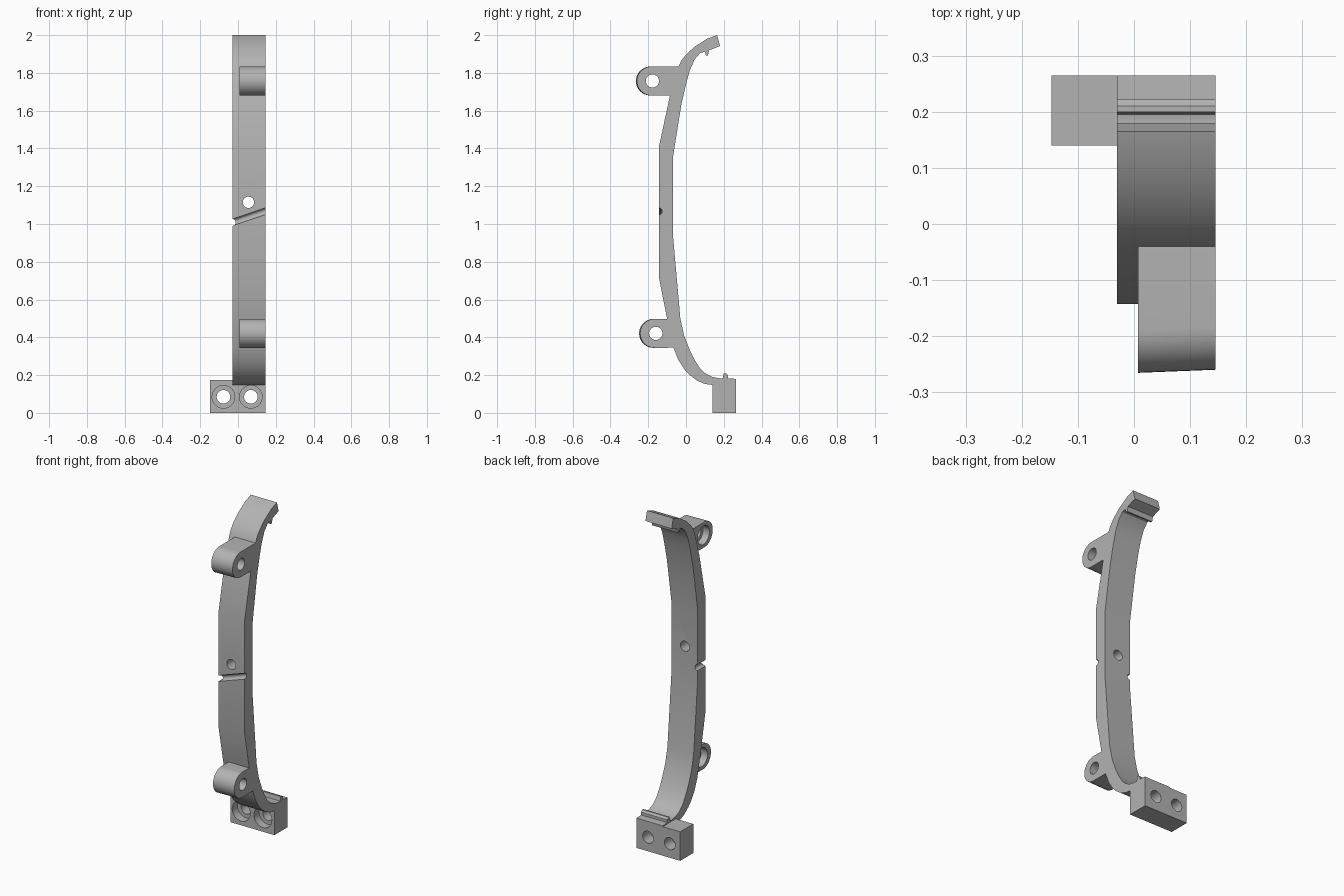
import bpy
from math import pi, sin, cos, radians, atan2
from mathutils import Vector

if "Cube" in bpy.data.objects:
    bpy.data.objects.remove(bpy.data.objects["Cube"])

grey = bpy.data.materials.new("grey plastic")
grey.use_nodes = True
tone = (0.45, 0.45, 0.45, 1)
grey.diffuse_color = tone
grey.node_tree.nodes["Principled BSDF"].inputs["Base Color"].default_value = tone

LEFT, RIGHT = 0.145, -0.03   # sides of the strip


def select(obj):
    bpy.ops.object.select_all(action="DESELECT")
    obj.select_set(True)
    bpy.context.view_layer.objects.active = obj


def extrude_x(name, profile, x0, x1):
    """Prism with a (y, z) profile, listed so that normals can be recalculated."""
    n = len(profile)
    verts = [(x, y, z) for x in (x0, x1) for y, z in profile]
    faces = [list(range(n))[::-1], list(range(n, 2 * n))]
    faces += [(i, (i + 1) % n, n + (i + 1) % n, n + i) for i in range(n)]
    mesh = bpy.data.meshes.new(name)
    mesh.from_pydata(verts, [], faces)
    obj = bpy.data.objects.new(name, mesh)
    bpy.context.collection.objects.link(obj)
    mesh.materials.append(grey)
    select(obj)
    bpy.ops.object.mode_set(mode="EDIT")
    bpy.ops.mesh.select_all(action="SELECT")
    bpy.ops.mesh.normals_make_consistent(inside=False)
    bpy.ops.object.mode_set(mode="OBJECT")
    return obj


def drill(obj, start, end, radius):
    """Cut a round hole or groove between two points."""
    a, b = Vector(start), Vector(end)
    bpy.ops.mesh.primitive_cylinder_add(vertices=32, radius=radius, depth=(b - a).length,
                                        location=(a + b) / 2)
    cutter = bpy.context.object
    cutter.hide_render = True
    cutter.rotation_euler = (b - a).to_track_quat("Z", "Y").to_euler()
    cutter.data.materials.append(grey)
    bpy.context.view_layer.update()
    select(obj)
    mod = obj.modifiers.new("cut", "BOOLEAN")
    mod.operation, mod.solver, mod.object = "DIFFERENCE", "EXACT", cutter
    bpy.ops.object.modifier_apply(modifier=mod.name)
    bpy.data.objects.remove(cutter)


def smooth(obj):
    select(obj)
    bpy.ops.object.shade_smooth_by_angle(angle=radians(25))


# Curved strip: front edge upwards, hooked tip, then back edge downwards
front_edge = [(0.14, 0.148), (0.10, 0.153), (0.06, 0.17), (0.02, 0.2), (-0.01, 0.232),
              (-0.04, 0.28), (-0.066, 0.345), (-0.1, 0.497), (-0.143, 0.715), (-0.143, 1.41),
              (-0.085, 1.68), (-0.04, 1.833), (-0.025, 1.865), (0, 1.897), (0.045, 1.938),
              (0.11, 1.98), (0.165, 2.0)]
tip = [(0.18, 1.942), (0.123, 1.92), (0.116, 1.892), (0.105, 1.893), (0.1, 1.912), (0.075, 1.905)]
back_edge = [(0.045, 1.87), (0.02, 1.812), (0, 1.74), (-0.025, 1.63), (-0.068, 1.36),
             (-0.068, 0.93), (-0.03, 0.5), (-0.01, 0.41), (0.02, 0.333), (0.045, 0.282),
             (0.075, 0.235), (0.105, 0.207), (0.14, 0.19)]
ridge = [(0.185, 0.182), (0.195, 0.184), (0.2, 0.21), (0.21, 0.21), (0.222, 0.2),
         (0.222, 0.183), (0.265, 0.18), (0.265, 0.17), (0.14, 0.17)]
strip = extrude_x("curved_strip", front_edge + tip + back_edge + ridge, RIGHT, LEFT)

# Through hole, sloping front groove and side groove
drill(strip, (0.055, -0.3, 1.115), (0.055, 0.1, 1.115), 0.03)
drill(strip, (-0.118, -0.143, 0.978), (0.233, -0.143, 1.098), 0.017)
drill(strip, (RIGHT, -0.3, 1.008), (RIGHT, 0.1, 1.008), 0.018)
smooth(strip)

# Rounded lugs with a counterbored cross hole
lug_specs = [("upper_lug", -0.186, -0.178, 1.757, [(-0.085, 1.68), (-0.04, 1.833)]),
             ("lower_lug", -0.169, -0.16, 0.421, [(-0.066, 0.345), (-0.1, 0.497)])]
for name, arc_y, hole_y, z, root in lug_specs:
    radius = 0.0765
    arc = [(arc_y - radius * sin(t), z + radius * cos(t))
           for t in (pi * i / 20 for i in range(21))]
    lug = extrude_x(name, arc + root, 0.007, LEFT)
    for v in lug.data.vertices:          # slightly skewed nose
        if v.co.y < arc_y + 0.01:
            v.co.y += 0.04 * (v.co.x - 0.076)
    drill(lug, (-0.1, hole_y, z), (0.3, hole_y, z), 0.035)
    drill(lug, (-0.1, hole_y, z), (0.05, hole_y, z), 0.056)
    smooth(lug)

# Mounting block with two counterbored screw holes
block = extrude_x("mounting_block", [(0.14, 0), (0.265, 0), (0.265, 0.175), (0.14, 0.175)],
                  -0.147, LEFT)
for x in (-0.077, 0.068):
    drill(block, (x, 0, 0.085), (x, 0.4, 0.085), 0.036)
    drill(block, (x, 0, 0.085), (x, 0.19, 0.085), 0.06)
smooth(block)
